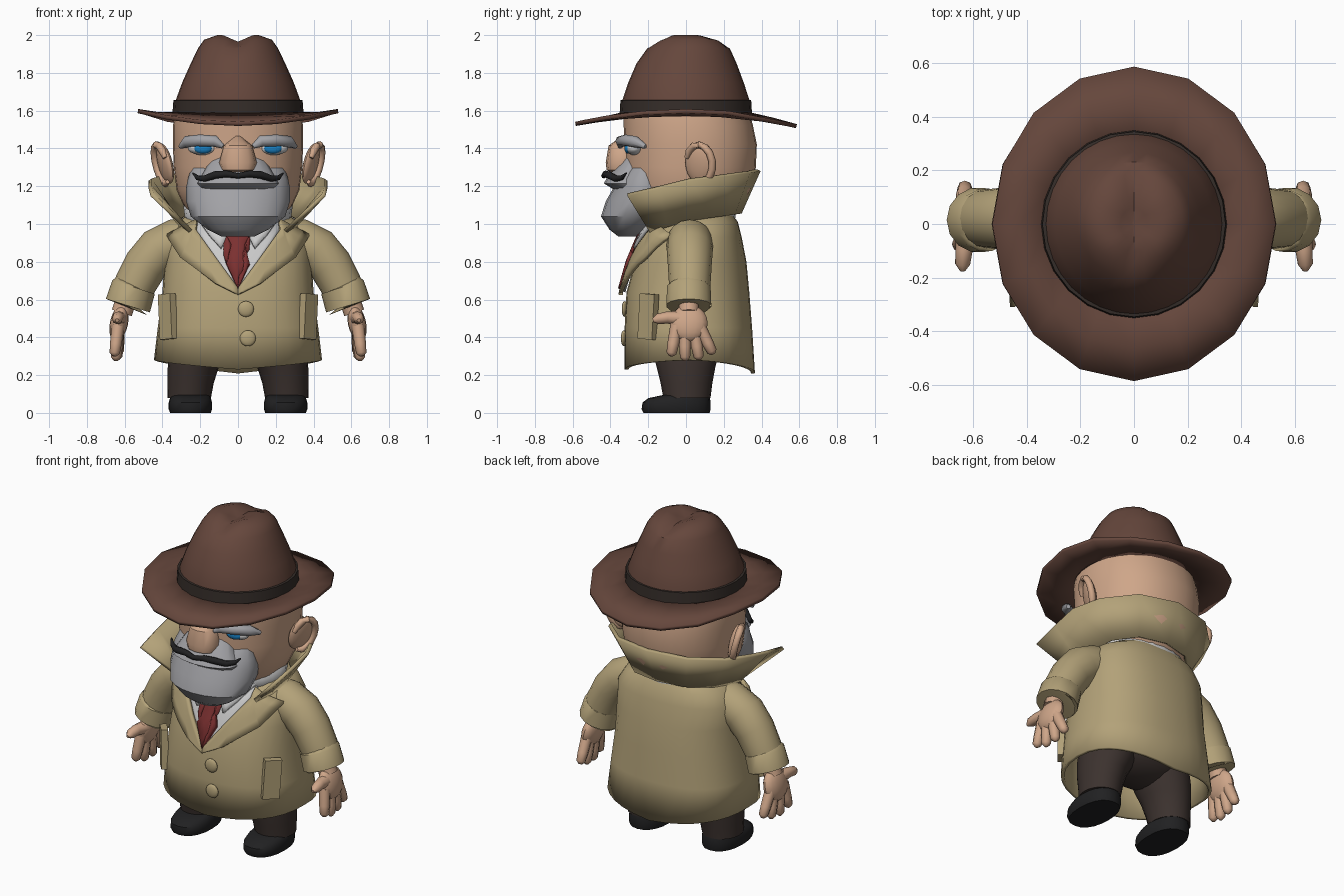
import bpy, bmesh
from math import sin, cos, pi, radians
from mathutils import Vector, Matrix

if "Cube" in bpy.data.objects:
    bpy.data.objects.remove(bpy.data.objects["Cube"])

COLORS = dict(coat=(.45, .36, .19), skin=(.62, .38, .25), hat=(.13, .062, .045), band=(.035, .026, .022),
              trousers=(.045, .032, .028), black=(.015, .015, .016), grey=(.36, .36, .38),
              white=(.72, .72, .72), tie=(.2, .03, .03), blue=(.01, .22, .55))
MATS = {}
for key, rgb in COLORS.items():
    MATS[key] = bpy.data.materials.new(key)
    MATS[key].diffuse_color = (*rgb, 1)


def finish(name, bm, color, thick=0, offset=-1, angle=40):
    bmesh.ops.recalc_face_normals(bm, faces=bm.faces[:])
    me = bpy.data.meshes.new(name)
    bm.to_mesh(me)
    bm.free()
    for p in me.polygons:
        p.use_smooth = True
    me.set_sharp_from_angle(angle=radians(angle))
    me.materials.append(MATS[color])
    ob = bpy.data.objects.new(name, me)
    bpy.context.collection.objects.link(ob)
    if thick:
        m = ob.modifiers.new("thickness", 'SOLIDIFY')
        m.thickness, m.offset = thick, offset
    return ob


def skin(name, rings, color, closed=True, caps=(True, True), **kw):
    bm = bmesh.new()
    vs = [[bm.verts.new(p) for p in r] for r in rings]
    n = len(vs[0])
    for a, b in zip(vs, vs[1:]):
        for i in range(n if closed else n - 1):
            j = (i + 1) % n
            bm.faces.new((a[i], a[j], b[j], b[i]))
    for ring, cap in ((vs[0], caps[0]), (vs[-1], caps[1])):
        if cap:
            bm.faces.new(ring)
    return finish(name, bm, color, **kw)


def oval(z, hx, yf, yb, cx=0, n=24, e=2.0, zf=None):
    """Superellipse ring at height z, spanning yf..yb and cx +- hx."""
    pts = []
    for i in range(n):
        c, s = cos(2 * pi * i / n), sin(2 * pi * i / n)
        x = hx * abs(c) ** (2 / e) * (1 if c > 0 else -1)
        y = (yf + yb) / 2 + (yb - yf) / 2 * abs(s) ** (2 / e) * (1 if s > 0 else -1)
        pts.append(Vector((cx + x, y, z + (zf(x, y) if zf else 0))))
    return pts


def loft(name, rows, color, n=24, e=2.0, cx=0, **kw):
    return skin(name, [oval(*r[:4], cx + (r[4] if len(r) > 4 else 0), n, e) for r in rows], color, **kw)


def tube(name, pts, radii, color, n=10):
    pts = [Vector(p) for p in pts]
    rings = []
    whole = (pts[-1] - pts[0]).normalized()
    ref = Vector((0, 1, 0)) if abs(whole.y) < .8 else Vector((0, 0, 1))
    for i, (p, r) in enumerate(zip(pts, radii)):
        t = (pts[min(i + 1, len(pts) - 1)] - pts[max(i - 1, 0)]).normalized()
        u = t.cross(ref).normalized()
        v = t.cross(u)
        rings.append([p + r * (cos(2 * pi * k / n) * u + sin(2 * pi * k / n) * v) for k in range(n)])
    return skin(name, rings, color, angle=50)


def ball(name, loc, size, color, rot=Matrix()):
    bm = bmesh.new()
    bmesh.ops.create_uvsphere(bm, u_segments=16, v_segments=10, radius=1,
                              matrix=Matrix.Translation(loc) @ rot @ Matrix.Diagonal((*size, 1)))
    return finish(name, bm, color)


# Coat body
COAT = [(.25, .445, -.325, .365), (.45, .425, -.325, .35), (.64, .40, -.315, .335), (.8, .39, -.27, .32),
        (.93, .385, -.215, .295), (1.01, .33, -.165, .275), (1.06, .24, -.12, .24)]
E = 2.4
rings = [oval(*r, 0, 32, E) for r in COAT]
for p in rings[0]:
    p.z = .28 - (.05 if p.y < 0 else .07) * (1 - abs(p.x) / .445) ** .7
skin("coat_body", rings, "coat", caps=(False, True), thick=.02)


def coat_y(x, z):
    for a, b in zip(COAT, COAT[1:]):
        if z <= b[0] or b is COAT[-1]:
            t = max(0, min(1, (z - a[0]) / (b[0] - a[0])))
            hx, yf, yb = (a[k] + t * (b[k] - a[k]) for k in (1, 2, 3))
            return (yf + yb) / 2 - (yb - yf) / 2 * (1 - min(.97, abs(x / hx)) ** E) ** (1 / E)


def patch(name, outline, lift, color, thick=.02):
    """Flat (x, z) outline laid over the front of the coat."""
    bm = bmesh.new()
    bm.faces.new([bm.verts.new((x, 0, z)) for x, z in outline])
    bmesh.ops.triangulate(bm, faces=bm.faces[:])
    bmesh.ops.subdivide_edges(bm, edges=bm.edges[:], cuts=3, use_grid_fill=True)
    for v in bm.verts:
        v.co.y = coat_y(v.co.x, v.co.z) - lift
    return finish(name, bm, color, thick=thick, offset=0)


# Shirt, tie and neck
patch("shirt_front", [(0, .64), (.24, .99), (.2, 1.05), (-.2, 1.05), (-.24, .99)], .012, "white", .012)
loft("shirt_neck", [(.95, .27, -.2, .25), (1.1, .29, -.25, .27)], "white", caps=(False, False), thick=.02)
patch("tie", [(0, .655), (.062, .79), (.035, .885), (.065, .945), (-.065, .945), (-.035, .885), (-.062, .79)],
      .035, "tie", .03)

# Coat buttons
for x, z in ((.042, .55), (.052, .395)):
    ball("button", (x, coat_y(x, z) - .005, z), (.042, .016, .042), "coat")

# Upturned collar, back centre to front point
low = [(0, .285, 1.06), (.17, .25, 1.055), (.28, .14, 1.04), (.32, 0, 1.02), (.30, -.1, .99), (.25, -.19, .96)]
top = [(0, .385, 1.285), (.24, .33, 1.275), (.40, .18, 1.255), (.465, .02, 1.235), (.465, -.14, 1.195),
       (.455, -.31, 1.155)]
full = [[(-x, y, z) for x, y, z in h[:0:-1]] + h for h in (low, top)]
skin("coat_collar", full, "coat", closed=False, caps=(False, False), thick=.022, offset=0)

# Head, nose
loft("head", [(1.0, .2, -.2, .22), (1.08, .28, -.27, .29), (1.18, .325, -.31, .345), (1.3, .34, -.325, .37),
              (1.42, .345, -.325, .375), (1.52, .345, -.33, .355), (1.59, .33, -.33, .335)], "skin", n=32, e=2.15)
loft("nose", [(1.265, .05, -.38, -.25), (1.285, .09, -.42, -.25), (1.325, .1, -.425, -.25),
              (1.415, .075, -.41, -.25), (1.465, .015, -.34, -.25)], "skin", n=12, e=2.4)

# Beard and grey moustache
loft("beard", [(.935, .09, -.36, -.26), (.97, .16, -.405, -.2), (1.04, .25, -.45, -.1), (1.12, .275, -.425, -.05),
               (1.19, .275, -.385, -.05), (1.24, .265, -.365, -.08), (1.3, .245, -.31, -.1)], "grey", n=20)
loft("grey_moustache", [(1.175, .2, -.37, -.2), (1.215, .215, -.435, -.2), (1.26, .19, -.41, -.2),
                        (1.35, .14, -.33, -.2)], "grey", n=16)
half = [(.06, -.425, 1.265, .018), (.12, -.41, 1.26, .02), (.175, -.37, 1.24, .018), (.215, -.34, 1.245, .013),
        (.24, -.315, 1.27, .004)]
path = [(-x, y, z, r) for x, y, z, r in half[::-1]] + [(0, -.435, 1.255, .014)] + half
tube("black_moustache", [p[:3] for p in path], [p[3] for p in path], "black", 8)

# Hat: crown with crease, band, curled brim
crown = [oval(*r, 0, 32) for r in [(1.57, .34, -.34, .34), (1.66, .328, -.335, .335), (1.75, .295, -.305, .305),
                                   (1.85, .25, -.262, .268), (1.93, .212, -.205, .232), (1.975, .18, -.15, .185),
                                   (2.0, .11, -.1, .1), (2.0, .05, -.06, .06), (1.965, .01, -.01, .01)]]
for ring in crown[5:]:
    for p in ring:
        p.z -= .035 * max(0, 1 - abs(p.x) / .08) if ring is not crown[-1] else 0
skin("hat_crown", crown, "hat")
loft("hat_band", [(1.575, .348, -.352, .35), (1.655, .342, -.347, .345), (1.658, .32, -.325, .325)], "band",
     caps=(False, False))
curl = lambda x, y: .068 * (x / .53) ** 2 - (.012 if y > .3 else 0)
skin("hat_brim", [oval(1.582, .33, -.33, .33, 0, 16), oval(1.552, .43, -.46, .46, 0, 16, 2, lambda x, y: .03 * (x / .43) ** 2),
                  oval(1.53, .53, -.585, .585, 0, 16, 2, curl)],
     "hat", caps=(False, False), thick=.022, offset=0)

# Hips under the coat
ball("trouser_seat", (0, .01, .43), (.34, .2, .16), "trousers")

# Everything that comes in pairs
for s, side in ((1, "left"), (-1, "right")):
    # Lapel and shirt collar wing
    patch(side + "_lapel", [(s * x, z) for x, z in [(0, .625), (.12, .685), (.3, .82), (.375, .94), (.22, 1.02),
                                                    (.22, .965), (0, .66)]], .03, "coat", .022)
    patch(side + "_shirt_wing", [(s * x, z) for x, z in [(.04, .965), (.09, .87), (.16, .95), (.23, 1.05),
                                                         (.12, 1.05)]], .035, "white")
    # Pocket welt
    bm = bmesh.new()
    bmesh.ops.create_cube(bm, size=1, matrix=Matrix.Translation((s * .372, -.2, .51))
                          @ Matrix.Rotation(s * radians(50), 4, 'Z') @ Matrix.Rotation(s * radians(4), 4, 'Y')
                          @ Matrix.Diagonal((.1, .04, .24, 1)))
    finish(side + "_pocket", bm, "coat")
    # Sleeve and cuff
    tube(side + "_sleeve", [(s * x, .02, z) for x, z in [(.22, .91), (.33, .905), (.42, .86), (.49, .78),
                                                         (.545, .68), (.57, .62)]],
         [.11, .122, .122, .116, .11, .108], "coat", 16)
    tube(side + "_cuff", [(s * .55, .015, .672), (s * .553, .015, .666), (s * .583, .015, .568), (s * .585, .015, .562),
                          (s * .58, .015, .575)], [.105, .118, .122, .112, .06], "coat", 14)
    # Hand
    tube(side + "_wrist", [(s * .585, .015, .62), (s * .615, .015, .53)], [.055, .055], "skin")
    ball(side + "_palm", (s * .63, .015, .475), (.048, .1, .1), "skin", Matrix.Rotation(-s * radians(12), 4, 'Y'))
    for k, (y0, y1, z1) in enumerate([(-.05, -.08, .3), (-.005, -.005, .275), (.04, .07, .28), (.07, .145, .31)]):
        a, b = Vector((s * .635, y0, .46)), Vector((s * (.655 - .008 * k), y1, z1))
        tube(f"{side}_finger_{k + 1}", [a, a.lerp(b, .6), a.lerp(b, .9), b], [.034, .031, .027, .01], "skin", 8)
    tube(side + "_thumb", [(s * .625, -.03, .5), (s * .635, -.1, .505), (s * .64, -.15, .497), (s * .64, -.175, .49)],
         [.04, .032, .028, .01], "skin", 8)
    # Ear with rim
    rot = Matrix.Rotation(s * radians(14), 4, 'Y') @ Matrix.Rotation(-s * radians(22), 4, 'Z')
    ball(side + "_ear", (s * .385, .07, 1.32), (.028, .08, .11), "skin", rot)
    rim = [Vector((s * .395, .075, 1.32)) + rot @ Vector((s * .012, .075 * cos(a), .105 * sin(a)))
           for a in [radians(-110 + 25 * i) for i in range(12)]]
    tube(side + "_ear_rim", rim, [.012] + [.02] * 10 + [.012], "skin", 8).data.update()
    # Eye, iris, eyebrow
    ball(side + "_eye", (s * .185, -.275, 1.4), (.08, .045, .035), "white")
    ball(side + "_iris", (s * .185, -.308, 1.4), (.048, .018, .027), "blue")
    tube(side + "_eyebrow", [(s * .08, -.35, 1.41), (s * .12, -.345, 1.438), (s * .2, -.32, 1.442),
                             (s * .27, -.27, 1.435), (s * .305, -.215, 1.41)], [.012, .03, .032, .032, .012], "grey", 8)
    # Leg and shoe
    loft(side + "_leg", [(.08, .115, -.12, .13, s * .258), (.16, .122, -.135, .14, s * .25),
                         (.24, .135, -.155, .155, s * .237), (.32, .155, -.175, .175, s * .21),
                         (.45, .165, -.18, .18, s * .18)], "trousers", n=20)
    loft(side + "_shoe", [(0, .108, -.225, .125), (.02, .115, -.235, .13), (.055, .115, -.23, .13),
                          (.078, .108, -.2, .127), (.095, .1, -.12, .12)], "black", n=20, e=2.3, cx=s * .252)

for m in bpy.data.materials:
    if m.users and not m.is_grease_pencil:
        m.use_nodes = True
        m.node_tree.nodes["Principled BSDF"].inputs["Base Color"].default_value = m.diffuse_color
